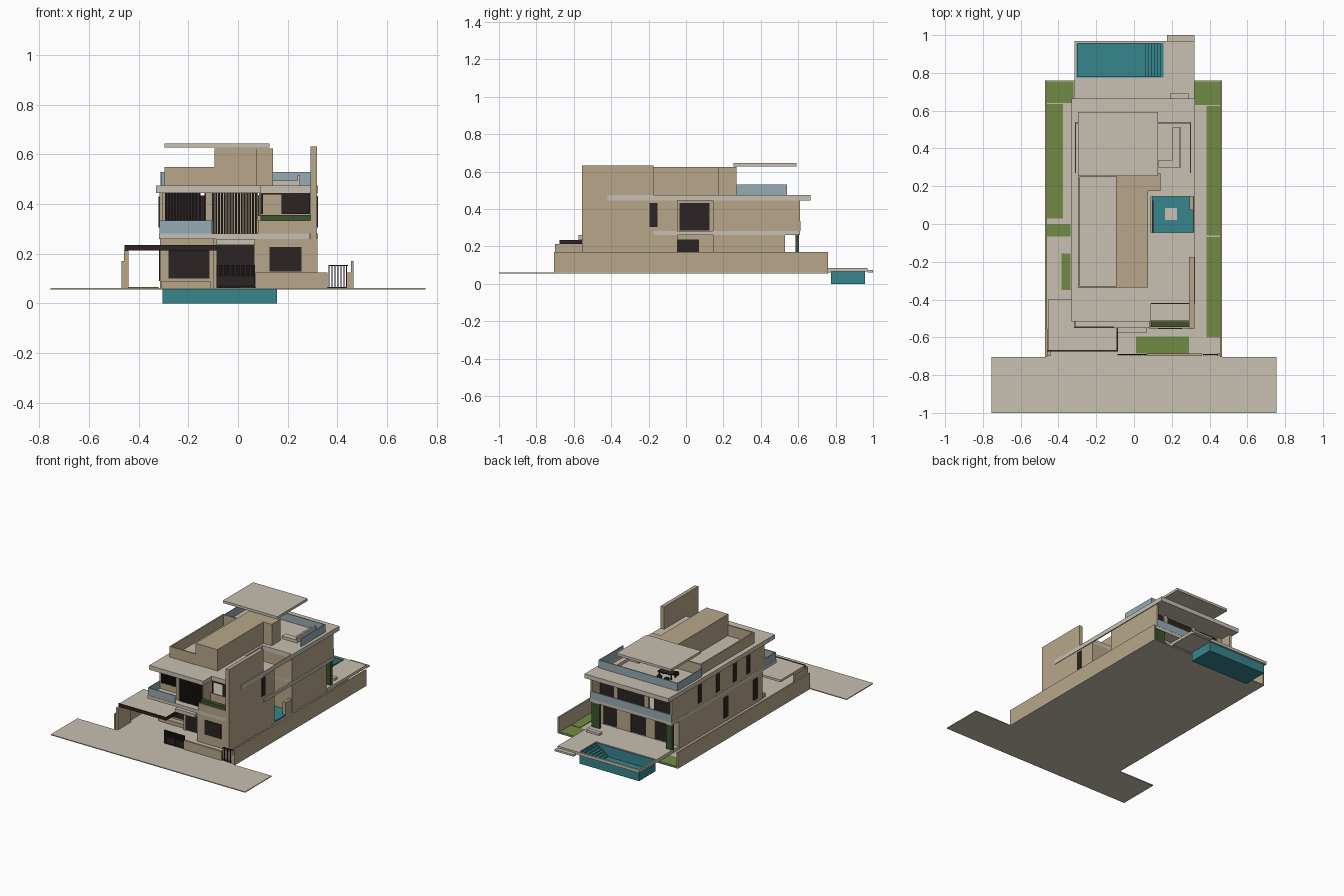
import bpy, bmesh


def material(name, rgb):
    m = bpy.data.materials.new(name)
    m.diffuse_color = (*rgb, 1)
    return m


STONE = material("pale stone", (0.58, 0.53, 0.44))
TAN = material("tan plaster", (0.48, 0.39, 0.255))
DARK = material("dark metal and glass", (0.025, 0.017, 0.017))
WATER = material("teal water", (0.037, 0.24, 0.27))
GLASS = material("pale blue glass", (0.30, 0.41, 0.46))
GRASS = material("grass green", (0.165, 0.26, 0.06))
HEDGE = material("hedge green", (0.045, 0.09, 0.028))


def boxes(name, mat, *extents):
    """One object made of boxes, each (x0, x1, y0, y1, z0, z1)."""
    bm = bmesh.new()
    for x0, x1, y0, y1, z0, z1 in extents:
        vs = bmesh.ops.create_cube(bm, size=1)["verts"]
        for v in vs:
            v.co = (x1 if v.co.x > 0 else x0, y1 if v.co.y > 0 else y0, z1 if v.co.z > 0 else z0)
    me = bpy.data.meshes.new(name)
    bm.to_mesh(me)
    bm.free()
    me.materials.append(mat)
    ob = bpy.data.objects.new(name, me)
    bpy.context.collection.objects.link(ob)
    return ob


def bars(name, x0, x1, n, w, y, z0, z1):
    """Row of upright dark bars."""
    step = (x1 - x0 - w) / (n - 1)
    boxes(name, DARK, *[(x0 + i * step, x0 + i * step + w, y, y + 0.008, z0, z1) for i in range(n)])


G = 0.062           # ground level
F0, F1 = 0.26, 0.282  # upper floor slab
R0, R1 = 0.445, 0.475  # roof slab

# Ground and street
boxes("street", STONE, (-0.755, 0.755, -1, -0.705, 0.056, G))
boxes("plot_slab", STONE, (-0.47, 0.465, -0.705, 0.76, 0.056, G))
boxes("lawns", GRASS, *[(a, b, c, d, G, G + 0.004) for a, b, c, d in (
    (-0.46, -0.32, 0.64, 0.755), (-0.46, -0.375, 0.03, 0.635), (-0.46, -0.335, -0.065, 0),
    (-0.385, -0.335, -0.35, -0.155), (0.385, 0.455, -0.06, 0.625), (0.385, 0.455, -0.6, -0.07),
    (0.32, 0.455, 0.63, 0.755), (0.01, 0.29, -0.685, -0.595))])

# Boundary walls and gates
boxes("boundary_walls", TAN, (-0.47, -0.46, -0.705, 0.76, G, 0.17), (0.455, 0.465, -0.705, 0.76, G, 0.17),
      (0.07, 0.36, -0.70, -0.685, G, 0.125), (0.44, 0.455, -0.70, -0.685, G, 0.125))
bars("entrance_gate_bars", -0.087, 0.068, 16, 0.006, -0.695, G, 0.155)
bars("side_gate_bars", 0.365, 0.44, 7, 0.004, -0.695, G, 0.155)
boxes("gate_rails", DARK, (-0.087, 0.068, -0.694, -0.688, 0.07, 0.11),
      (0.365, 0.444, -0.694, -0.688, 0.15, 0.155), (0.365, 0.444, -0.694, -0.688, G, 0.067))

# Carport
boxes("carport_roof", STONE, (-0.455, -0.092, -0.668, -0.40, 0.217, 0.232))
boxes("carport_beams", DARK, (-0.458, -0.088, -0.675, -0.668, 0.213, 0.235),
      (-0.092, -0.086, -0.675, -0.45, 0.213, 0.235))
boxes("carport_posts", TAN, (-0.46, -0.442, -0.70, -0.555, G, 0.213))

# Pool basin, open at the top, with steps at one end
boxes("pool_basin", WATER, (-0.305, 0.157, 0.775, 0.957, 0, 0.006), (-0.305, -0.30, 0.775, 0.957, 0, 0.08),
      (0.152, 0.157, 0.775, 0.957, 0, 0.08), (-0.305, 0.157, 0.775, 0.78, 0, 0.08),
      (-0.305, 0.157, 0.952, 0.957, 0, 0.08),
      *[(0.06 + i * 0.016, 0.155, 0.778, 0.955, 0, 0.018 + i * 0.011) for i in range(6)])
boxes("pool_deck", STONE, (-0.315, 0.32, 0.53, 0.775, G, 0.085), (-0.315, -0.305, 0.775, 0.97, 0.065, 0.085),
      (-0.315, 0.157, 0.957, 0.97, 0.065, 0.085), (0.157, 0.32, 0.775, 0.97, 0.065, 0.085),
      (0.175, 0.32, 0.97, 1.0, 0.06, 0.073), (0.19, 0.29, 0.66, 0.69, 0.085, 0.10))

# Ground floor walls
boxes("ground_walls", TAN,
      (-0.315, -0.30, -0.40, 0.53, G, F0), (-0.315, -0.085, -0.40, -0.385, G, F0),
      (-0.10, -0.085, -0.46, -0.385, G, F0), (0.065, 0.08, -0.55, -0.385, G, F0),
      (0.065, 0.32, -0.55, -0.535, G, F0), (0.302, 0.317, -0.55, -0.045, G, F0),
      (0.302, 0.317, 0.145, 0.53, G, F0), (-0.315, -0.24, 0.515, 0.53, G, F0),
      (0.06, 0.165, 0.515, 0.53, G, F0), (-0.13, -0.06, 0.515, 0.53, G, F0),
      (0.27, 0.317, 0.515, 0.53, G, F0))
boxes("front_planter", TAN, (-0.31, -0.11, -0.44, -0.40, G, 0.088))
boxes("ground_openings", DARK,
      (-0.28, -0.115, -0.406, -0.40, 0.10, 0.215), (-0.085, 0.065, -0.45, -0.442, G, 0.235),
      (0.127, 0.255, -0.555, -0.55, 0.128, 0.228), (-0.24, -0.13, 0.517, 0.525, 0.085, 0.24),
      (-0.06, 0.06, 0.517, 0.525, 0.085, 0.24), (0.165, 0.27, 0.517, 0.525, 0.085, 0.24))
boxes("door_canopy", STONE, (-0.087, 0.068, -0.575, -0.44, 0.235, F0))
boxes("rear_lintel", TAN, (-0.315, 0.317, 0.515, 0.53, 0.24, F0))

# Upper floor slab, leaving the courtyard open
boxes("upper_floor", STONE, (-0.318, 0.095, -0.55, 0.61, F0, F1), (0.095, 0.29, -0.552, -0.045, F0, F1),
      (0.095, 0.317, 0.145, 0.61, F0, F1), (0.29, 0.323, -0.175, -0.045, F0, F1),
      (0.312, 0.323, -0.175, 0.61, F0, F1))

# Upper floor walls
boxes("upper_walls", TAN,
      (-0.317, -0.302, -0.42, 0.61, F1, R0), (-0.13, -0.107, -0.50, -0.42, F1, R0),
      (-0.302, -0.107, -0.42, -0.41, F1, 0.33), (-0.105, 0.08, -0.43, -0.42, F1, R0),
      (0.068, 0.08, -0.50, -0.42, F1, R0), (0.302, 0.317, -0.175, -0.045, F1, R0),
      (0.302, 0.317, 0.145, 0.61, F1, R0), (0.08, 0.29, -0.42, -0.41, F1, 0.355),
      (-0.302, -0.26, 0.515, 0.53, F1, R0), (-0.08, -0.05, 0.515, 0.53, F1, R0),
      (0.16, 0.19, 0.515, 0.53, F1, R0))
boxes("upper_openings", DARK,
      (-0.295, -0.152, -0.424, -0.416, 0.33, R0), (0.175, 0.29, -0.424, -0.416, 0.36, R0),
      (0.09, 0.29, -0.424, -0.416, 0.438, R0), (0.09, 0.10, -0.424, -0.416, 0.36, R0),
      (-0.135, -0.128, -0.424, -0.416, 0.33, R0),
      (-0.26, -0.12, 0.517, 0.525, F1, 0.435), (-0.05, 0.16, 0.517, 0.525, F1, 0.435),
      (0.19, 0.30, 0.517, 0.525, F1, 0.435))
bars("front_screen_bars", -0.103, 0.076, 16, 0.0075, -0.505, F1, R0)
bars("curtain_bars", -0.295, -0.152, 12, 0.006, -0.432, 0.33, R0)

# Side windows as thin plates
boxes("left_windows", DARK,
      *[(-0.321, -0.315, y - 0.02, y + 0.02, 0.305, 0.43) for y in (0.30, 0.10, -0.09, -0.24)],
      *[(-0.319, -0.313, y - 0.025, y + 0.025, 0.09, 0.235) for y in (0.01, -0.32)])

# Tall front fin wall and its narrow window
boxes("fin_wall", TAN, (0.292, 0.319, -0.555, -0.175, G, 0.632))
boxes("fin_window", DARK, (0.315, 0.322, -0.196, -0.153, 0.305, 0.432))

# Side courtyard with its water basin
boxes("courtyard_walls", TAN, (0.085, 0.098, -0.045, 0.145, G, R0), (0.09, 0.317, -0.057, -0.045, G, R0),
      (0.09, 0.317, 0.145, 0.157, G, R0), (0.295, 0.315, 0.075, 0.145, G, 0.16))
boxes("courtyard_windows", DARK, (0.097, 0.104, -0.035, 0.125, 0.285, 0.432),
      (0.097, 0.104, -0.045, 0.07, 0.08, 0.237))
boxes("courtyard_water", WATER, (0.098, 0.315, -0.045, 0.145, G, 0.075))
boxes("courtyard_stepping_stone", STONE, (0.165, 0.228, 0.02, 0.085, G, 0.08))

# Balconies
boxes("balcony_planter", TAN, (0.08, 0.292, -0.552, -0.545, F1, 0.335), (0.08, 0.292, -0.515, -0.508, F1, 0.335),
      (0.08, 0.087, -0.552, -0.508, F1, 0.335))
boxes("balcony_plants", HEDGE, (0.09, 0.292, -0.545, -0.515, F1, 0.357))
boxes("balcony_glass", GLASS, (-0.317, -0.105, -0.548, -0.542, F1, 0.335),
      (-0.317, -0.311, -0.548, -0.42, F1, 0.335), (-0.317, 0.317, 0.604, 0.611, F1, 0.335))
boxes("rear_hedges", HEDGE, (-0.315, -0.27, 0.585, 0.605, G, F0), (0.25, 0.31, 0.585, 0.605, G, F0))

# Roof slab with openings over the courtyard and front balcony
boxes("roof_slab", STONE, (-0.33, 0.09, -0.515, 0.665, R0, R1), (0.09, 0.319, -0.42, -0.045, R0, R1),
      (0.09, 0.319, 0.145, 0.665, R0, R1), (0.314, 0.323, -0.42, 0.665, R0, R1))

# Stair house, parapet court and floating canopy
boxes("stair_house", TAN, (-0.095, 0.075, -0.335, 0.26, R1, 0.625), (0.06, 0.14, 0.175, 0.27, R1, 0.625))
boxes("roof_parapet", TAN, (-0.297, -0.287, -0.335, 0.26, R1, 0.55), (-0.297, -0.095, -0.338, -0.328, R1, 0.55),
      (-0.297, -0.095, 0.25, 0.26, R1, 0.55))
boxes("roof_canopy", STONE, (-0.297, 0.127, 0.255, 0.592, 0.628, 0.645))

# Roof terrace
boxes("terrace_glass", GLASS, (-0.313, 0.302, 0.533, 0.539, R1, 0.53), (0.296, 0.302, 0.27, 0.539, R1, 0.53),
      (-0.313, -0.307, 0.27, 0.539, R1, 0.53))
boxes("terrace_bench", STONE, (0.205, 0.25, 0.30, 0.51, R1, 0.495), (0.13, 0.25, 0.30, 0.34, R1, 0.495),
      (0.24, 0.25, 0.30, 0.51, R1, 0.515))
boxes("terrace_table", DARK, (-0.19, -0.08, 0.37, 0.43, 0.508, 0.515),
      *[(x, x + 0.008, y, y + 0.008, R1, 0.508) for x in (-0.185, -0.093) for y in (0.375, 0.417)])
boxes("terrace_chairs", DARK, *[(x, x + 0.025, y, y + 0.025, R1, 0.498)
                                for x in (-0.18, -0.12) for y in (0.335, 0.44)])
